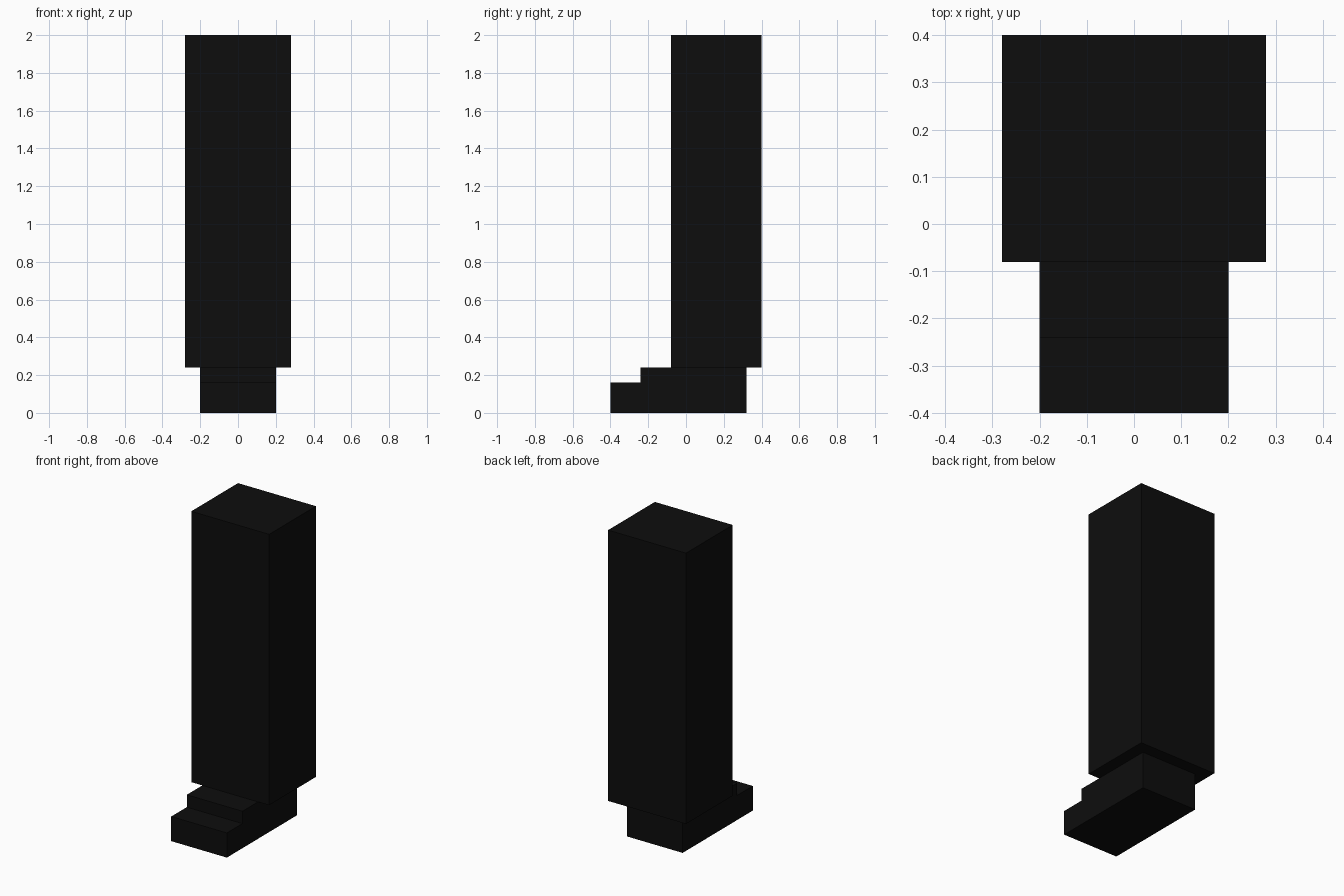
import bpy
import bmesh

if "Cube" in bpy.data.objects:
    bpy.data.objects.remove(bpy.data.objects["Cube"])

# Single near-black colour
black = bpy.data.materials.new("near black")
black.diffuse_color = (0.004, 0.004, 0.004, 1)
black.use_nodes = True
black.node_tree.nodes["Principled BSDF"].inputs["Base Color"].default_value = black.diffuse_color


def extrude_profile(name, profile, half_width):
    """Extrude a (y, z) side profile symmetrically along x."""
    bm = bmesh.new()
    face = bm.faces.new([bm.verts.new((-half_width, y, z)) for y, z in profile])
    out = bmesh.ops.extrude_face_region(bm, geom=[face], use_keep_orig=True)
    moved = [g for g in out["geom"] if isinstance(g, bmesh.types.BMVert)]
    bmesh.ops.translate(bm, verts=moved, vec=(2 * half_width, 0, 0))
    bmesh.ops.recalc_face_normals(bm, faces=bm.faces)
    mesh = bpy.data.meshes.new(name)
    bm.to_mesh(mesh)
    bm.free()
    mesh.materials.append(black)
    obj = bpy.data.objects.new(name, mesh)
    bpy.context.collection.objects.link(obj)
    return obj


# Stepped shoe with a low toe
extrude_profile("shoe", [(-0.4, 0), (0.32, 0), (0.32, 0.24), (-0.24, 0.24),
                         (-0.24, 0.16), (-0.4, 0.16)], 0.2)

# Tall trouser leg overhanging the shoe
extrude_profile("trouser_leg", [(-0.08, 0.24), (0.4, 0.24), (0.4, 2), (-0.08, 2)], 0.28)
